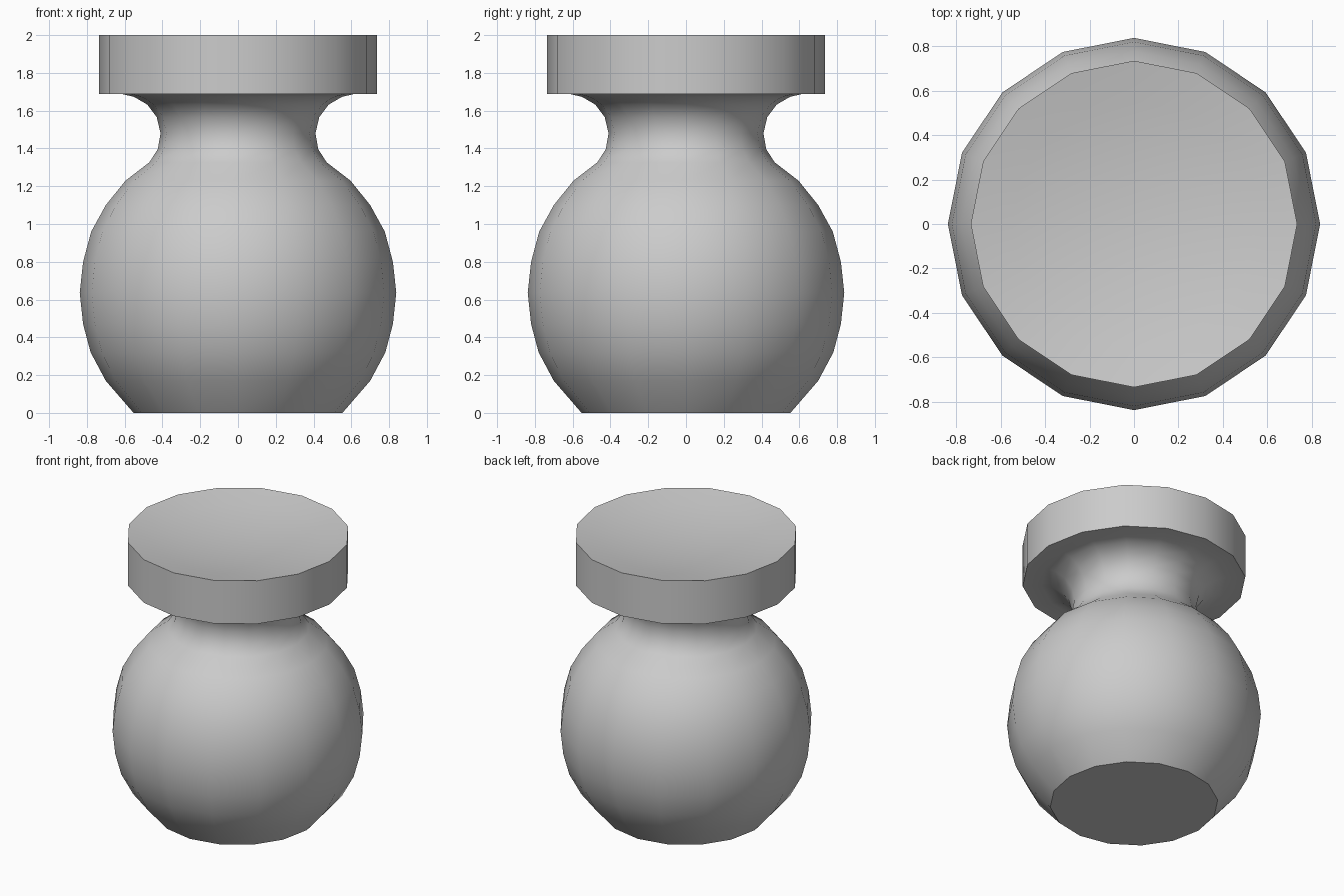
import bpy, bmesh, math

if "Cube" in bpy.data.objects:
    bpy.data.objects.remove(bpy.data.objects["Cube"])

SIDES = 16

# Outline (radius, height) from the base centre up to the dished top
body = [(0, 0), (0.553, 0), (0.70, 0.17), (0.78, 0.32), (0.82, 0.47), (0.838, 0.636),
        (0.82, 0.80), (0.777, 0.96), (0.70, 1.10), (0.595, 1.23)]
neck = [(0.47, 1.326), (0.425, 1.395), (0.41, 1.48), (0.43, 1.565), (0.48, 1.632),
        (0.55, 1.673), (0.61, 1.687)]
cap = [(0.735, 1.687), (0.735, 2.0)]
# Shallow dish in the top
depth = 0.08
dish = [(0.735 * t, 2.0 - depth * (1 - t * t)) for t in (0.75, 0.5, 0.25, 0)]


def lathe(name, profile):
    bm = bmesh.new()
    verts = [bm.verts.new((r, 0, z)) for r, z in profile]
    edges = [bm.edges.new(pair) for pair in zip(verts, verts[1:])]
    bmesh.ops.spin(bm, geom=verts + edges, cent=(0, 0, 0), axis=(0, 0, 1),
                   angle=math.tau, steps=SIDES, use_merge=False)
    bmesh.ops.remove_doubles(bm, verts=bm.verts[:], dist=0.0005)
    bmesh.ops.recalc_face_normals(bm, faces=bm.faces[:])
    mesh = bpy.data.meshes.new(name)
    bm.to_mesh(mesh)
    bm.free()
    obj = bpy.data.objects.new(name, mesh)
    bpy.context.collection.objects.link(obj)
    return obj


# Round knob with waisted neck and flat-sided cap
knob = lathe("round_flask", body + neck + cap + dish)
bpy.context.view_layer.objects.active = knob
knob.select_set(True)
bpy.ops.object.shade_smooth_by_angle(angle=math.radians(40))
